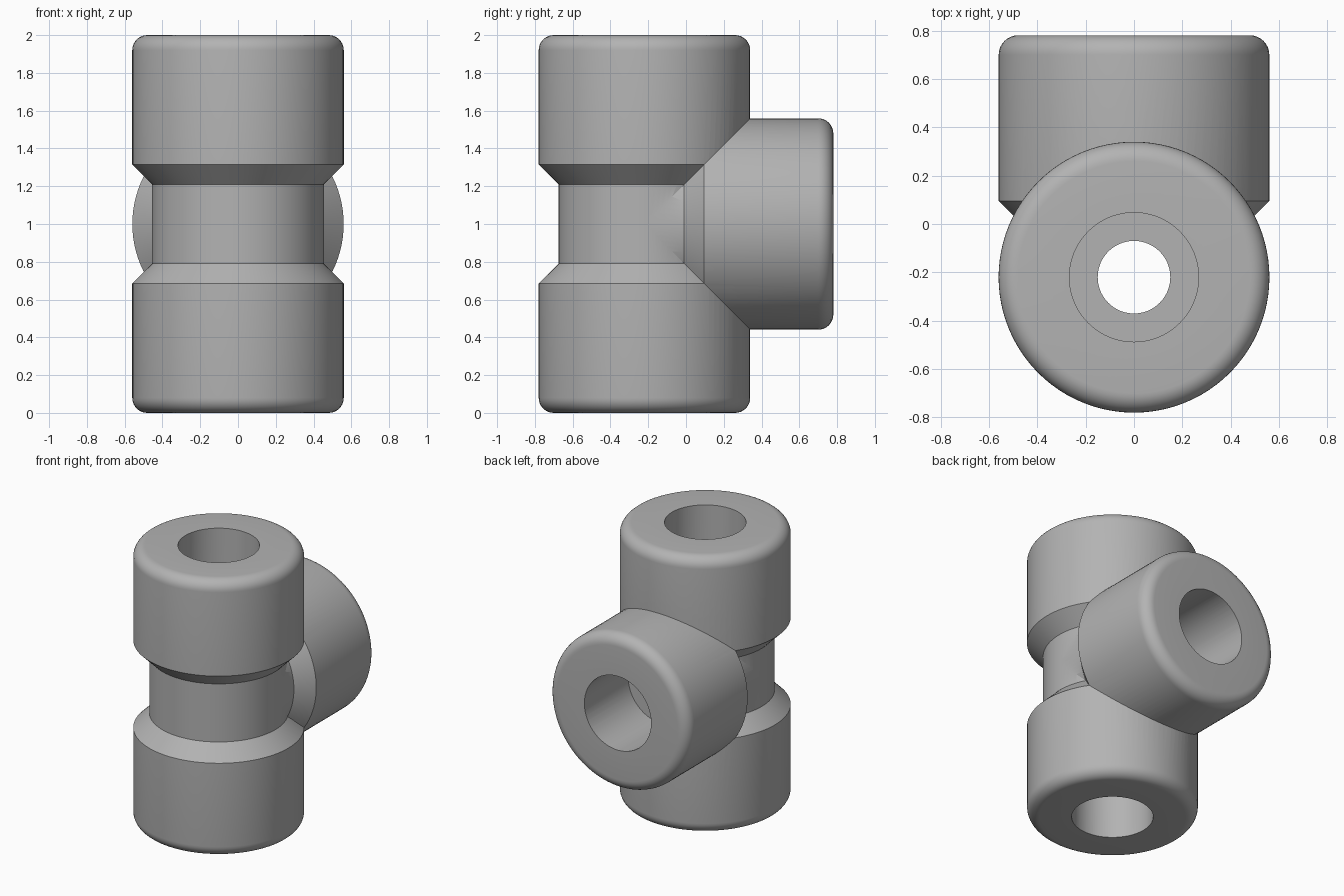
import bpy, bmesh, math
from mathutils import Matrix

if "Cube" in bpy.data.objects:
    bpy.data.objects.remove(bpy.data.objects["Cube"])

SEG = 96
AXIS_Y = -0.22                      # run axis position
R, NECK, SOCKET, BORE, FIL = 0.56, 0.455, 0.267, 0.15, 0.08

grey = bpy.data.materials.new("forged grey")
grey.diffuse_color = (0.45, 0.45, 0.45, 1)
grey.use_nodes = True
grey.node_tree.nodes["Principled BSDF"].inputs["Base Color"].default_value = grey.diffuse_color


def revolve(name, profile, matrix):
    """Solid of revolution about local z from (radius, height) points."""
    bm = bmesh.new()
    vs = [bm.verts.new((r, 0, h)) for r, h in profile]
    es = [bm.edges.new(p) for p in zip(vs, vs[1:])]
    bmesh.ops.spin(bm, geom=vs + es, cent=(0, 0, 0), axis=(0, 0, 1),
                   angle=math.tau, steps=SEG)
    bmesh.ops.remove_doubles(bm, verts=bm.verts, dist=1e-5)
    bmesh.ops.transform(bm, matrix=matrix, verts=bm.verts)
    bmesh.ops.recalc_face_normals(bm, faces=bm.faces)
    me = bpy.data.meshes.new(name)
    bm.to_mesh(me)
    bm.free()
    me.materials.append(grey)
    ob = bpy.data.objects.new(name, me)
    bpy.context.collection.objects.link(ob)
    return ob


def arm(k=1.0):
    """Outer half profile: neck, chamfer, collar, rounded rim, end face."""
    pts = [(NECK * k, 0.21), (R * k, 0.315)]
    for i in range(9):
        a = math.radians(90 * i / 8)
        pts.append(((R - FIL + FIL * math.cos(a)) * k, 1 - FIL + FIL * math.sin(a)))
    return pts + [(0, 1)]


def apply_boolean(target, tool, op):
    m = target.modifiers.new(op, 'BOOLEAN')
    m.operation, m.solver, m.object = op, 'EXACT', tool
    bpy.context.view_layer.objects.active = target
    bpy.ops.object.modifier_apply(modifier=m.name)
    bpy.data.objects.remove(tool)


run_m = Matrix.Translation((0, AXIS_Y, 1))
branch_m = run_m @ Matrix.Rotation(-math.pi / 2, 4, 'X')   # local z -> +y

# Outer body: vertical run plus side branch
half = arm()
tee = revolve("pipe_tee", [(r, -h) for r, h in reversed(half)] + half, run_m)
branch = revolve("branch", [(0, 0), (NECK * 0.999, 0)] + arm(0.999), branch_m)
apply_boolean(tee, branch, 'UNION')

# Hollow: stepped socket and narrow bore, in the run and in the branch
step = [(BORE, 0.5), (SOCKET, 0.5), (SOCKET, 1.1), (0, 1.1)]
run_cut = revolve("run_cutter", [(r, -h) for r, h in reversed(step)] + step, run_m)
branch_cut = revolve("branch_cutter",
                     [(0, 0), (BORE * 0.999, 0), (BORE * 0.999, 0.5)] + step[1:], branch_m)
apply_boolean(tee, run_cut, 'DIFFERENCE')
apply_boolean(tee, branch_cut, 'DIFFERENCE')

# Smooth shading with crisp edges
bpy.ops.object.select_all(action='DESELECT')
tee.select_set(True)
bpy.context.view_layer.objects.active = tee
bpy.ops.object.shade_smooth_by_angle(angle=math.radians(25))
